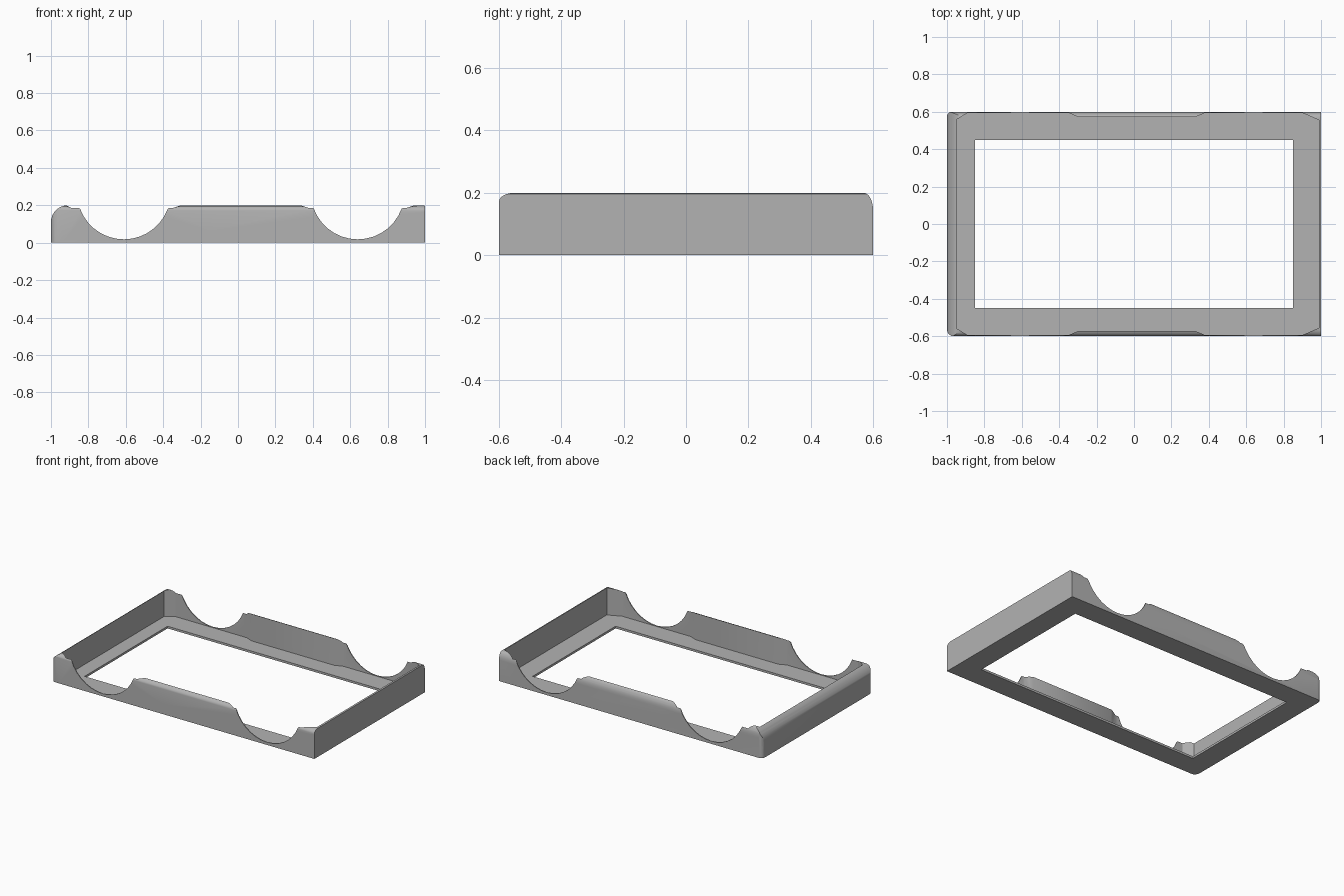
import bpy
import math
from mathutils import Vector

cube = bpy.data.objects.get("Cube")
if cube:
    bpy.data.objects.remove(cube, do_unlink=True)

grey = bpy.data.materials.new("plain grey")
grey.use_nodes = True
colour = (0.45, 0.45, 0.45, 1)
grey.diffuse_color = colour
grey.node_tree.nodes["Principled BSDF"].inputs["Base Color"].default_value = colour


def prism(name, outline, axis, low, high):
    """Extrude a closed 2D outline along one axis."""
    def place(a, b, t):
        return {"x": (t, a, b), "y": (a, t, b), "z": (a, b, t)}[axis]
    n = len(outline)
    verts = [place(a, b, t) for t in (low, high) for a, b in outline]
    faces = [tuple(range(n)), tuple(range(n, 2 * n))]
    faces += [(i, (i + 1) % n, n + (i + 1) % n, n + i) for i in range(n)]
    mesh = bpy.data.meshes.new(name)
    mesh.from_pydata(verts, [], faces)
    mesh.materials.append(grey)
    obj = bpy.data.objects.new(name, mesh)
    bpy.context.collection.objects.link(obj)
    bpy.context.view_layer.objects.active = obj
    bpy.ops.object.select_all(action="DESELECT")
    obj.select_set(True)
    bpy.ops.object.mode_set(mode="EDIT")
    bpy.ops.mesh.select_all(action="SELECT")
    bpy.ops.mesh.normals_make_consistent(inside=False)
    bpy.ops.object.mode_set(mode="OBJECT")
    return obj


def arc(cx, cz, rx, rz, start, end, steps):
    """Points on an elliptical arc, angles in degrees."""
    angles = [math.radians(start + (end - start) * i / steps) for i in range(steps + 1)]
    return [(cx + rx * math.cos(a), cz + rz * math.sin(a)) for a in angles]


def scallop(x):
    """Finger cut-out running left to right, with softened shoulders."""
    return ([(x - 0.29, 0.2), (x - 0.26, 0.192)]
            + arc(x, 0.268, 0.25, 0.25, 200, 340, 14)
            + [(x + 0.26, 0.192), (x + 0.29, 0.2)])


# Long side silhouette: rounded left end, two scallops, square right end
silhouette = ([(-1, 0)] + arc(-0.91, 0.11, 0.09, 0.09, 180, 90, 8)
              + scallop(-0.61) + scallop(0.64)
              + [(0.99, 0.2), (1, 0.197), (1, 0)])
frame = prism("tray_frame", silhouette, "y", -0.6, 0.6)

# Rounded top edges along the front and back
section = ([(-0.6, 0)] + arc(-0.55, 0.172, 0.05, 0.028, 180, 90, 6)
           + arc(0.57, 0.145, 0.03, 0.055, 90, 0, 6) + [(0.6, 0)])
edge_cutter = prism("edge_rounding_cutter", section, "x", -1.1, 1.1)

# Rounded upright corners at the left end
plan = ([(1, -0.6), (1, 0.6)] + arc(-0.975, 0.575, 0.025, 0.025, 90, 180, 4)
        + arc(-0.965, -0.565, 0.035, 0.035, 180, 270, 4))
corner_cutter = prism("corner_rounding_cutter", plan, "z", -0.1, 0.3)

# Recess above the ledge: chamfered corners and a thicker tab on each long side
back_edge = [(-0.95, 0.557), (-0.89, 0.594), (-0.35, 0.594), (-0.3, 0.573),
             (0.33, 0.573), (0.38, 0.594), (0.9, 0.594), (0.99, 0.555)]
recess = back_edge + [(x, -y) for x, y in reversed(back_edge)]
recess_cutter = prism("recess_cutter", recess, "z", 0.015, 0.3)

# Rectangular opening through the floor
opening = [(-0.85, -0.45), (0.85, -0.45), (0.85, 0.45), (-0.85, 0.45)]
opening_cutter = prism("opening_cutter", opening, "z", -0.1, 0.3)

for cutter, operation in ((edge_cutter, "INTERSECT"), (corner_cutter, "INTERSECT"),
                          (recess_cutter, "DIFFERENCE"), (opening_cutter, "DIFFERENCE")):
    mod = frame.modifiers.new(cutter.name, "BOOLEAN")
    mod.operation = operation
    mod.solver = "EXACT"
    mod.object = cutter
    bpy.context.view_layer.objects.active = frame
    bpy.ops.object.modifier_apply(modifier=mod.name)
    bpy.data.objects.remove(cutter, do_unlink=True)

# Smooth the rounded edges and keep the corners crisp
bpy.ops.object.select_all(action="DESELECT")
frame.select_set(True)
bpy.context.view_layer.objects.active = frame
bpy.ops.object.shade_smooth_by_angle(angle=math.radians(30))
